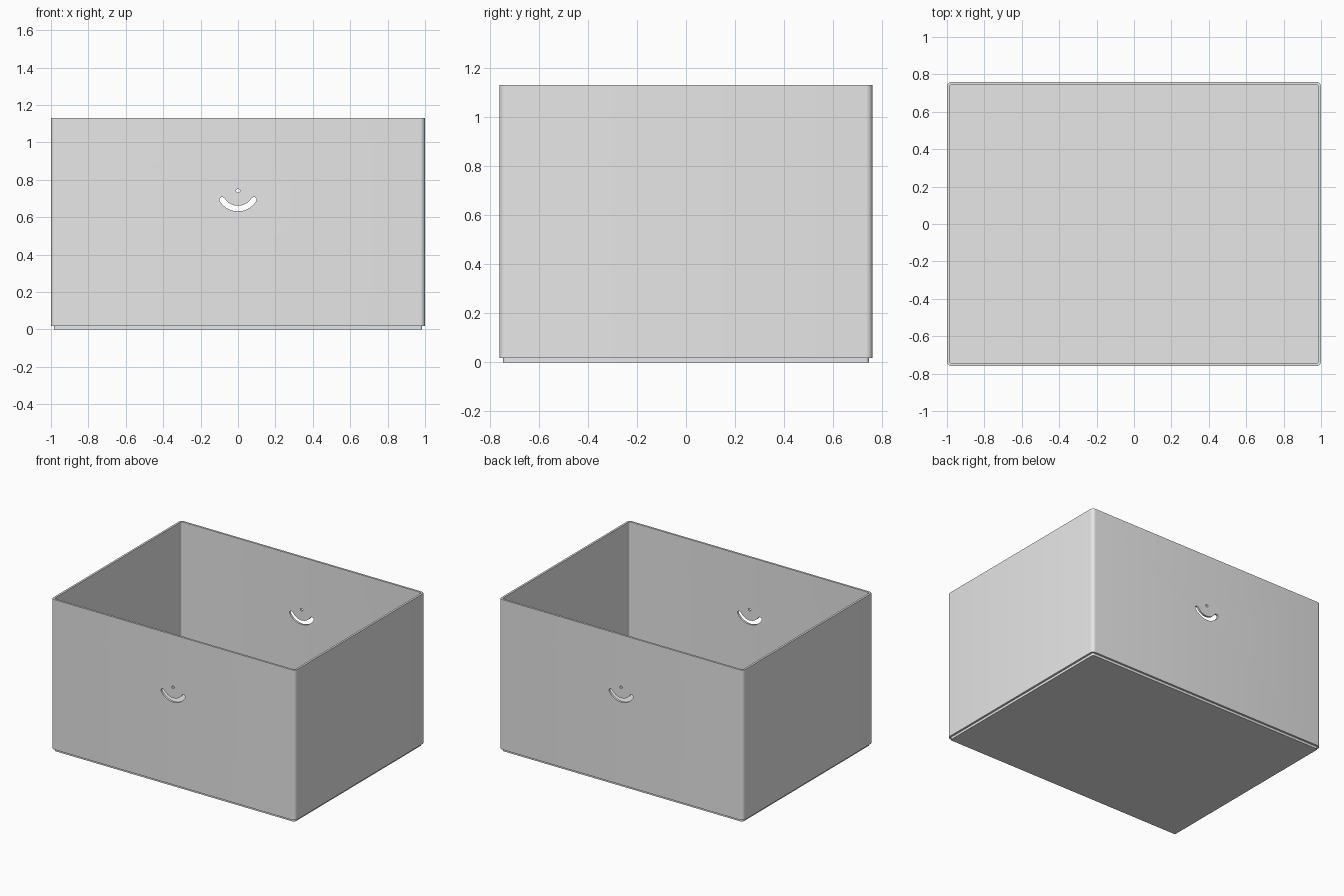
import bpy, bmesh, math

# Remove the default cube
if "Cube" in bpy.data.objects:
    bpy.data.objects.remove(bpy.data.objects["Cube"], do_unlink=True)

HALF_X, HALF_Y, HEIGHT = 1.0, 0.76, 1.13
WALL, STEP, FLOOR = 0.015, 0.018, 0.035

grey = bpy.data.materials.new("light grey")
grey.use_nodes = True
grey.diffuse_color = (0.8, 0.8, 0.8, 1)
grey.node_tree.nodes["Principled BSDF"].inputs["Base Color"].default_value = (0.8, 0.8, 0.8, 1)


def make_object(name, bm):
    bmesh.ops.recalc_face_normals(bm, faces=bm.faces)
    mesh = bpy.data.meshes.new(name)
    bm.to_mesh(mesh)
    bm.free()
    mesh.materials.append(grey)
    obj = bpy.data.objects.new(name, mesh)
    bpy.context.collection.objects.link(obj)
    return obj


def rounded_rectangle(inset, radius, z, steps=6):
    """Corner arcs of a rounded rectangle, counter-clockwise."""
    points = []
    for corner, (sx, sy) in enumerate([(1, 1), (-1, 1), (-1, -1), (1, -1)]):
        cx = sx * (HALF_X - inset - radius)
        cy = sy * (HALF_Y - inset - radius)
        for i in range(steps + 1):
            a = math.pi / 2 * (corner + i / steps)
            points.append((cx + radius * math.cos(a), cy + radius * math.sin(a), z))
    return points


def loft(bm, loops):
    """Join successive loops with quads and cap both ends."""
    rings = [[bm.verts.new(p) for p in loop] for loop in loops]
    n = len(rings[0])
    for a, b in zip(rings, rings[1:]):
        for i in range(n):
            j = (i + 1) % n
            bm.faces.new((a[i], a[j], b[j], b[i]))
    bm.faces.new(rings[0][::-1])
    bm.faces.new(rings[-1])


def wall_cutter(name, outline):
    """Prism running from front to back through both long walls."""
    bm = bmesh.new()
    loft(bm, [[(x, y, z) for x, z in outline] for y in (-1, 1)])
    obj = make_object(name, bm)
    obj.hide_render = True
    return obj


def arc(cx, cz, radius, start, end, steps):
    angles = [math.radians(start + (end - start) * i / steps) for i in range(steps + 1)]
    return [(cx + radius * math.cos(a), cz + radius * math.sin(a)) for a in angles]


# Open box: stacking plinth, outer wall, rim, inner wall and floor
bm = bmesh.new()
loft(bm, [
    rounded_rectangle(WALL, 0.013, 0),
    rounded_rectangle(WALL, 0.013, STEP),
    rounded_rectangle(0, 0.027, STEP),
    rounded_rectangle(0, 0.027, HEIGHT),
    rounded_rectangle(WALL, 0.013, HEIGHT),
    rounded_rectangle(WALL, 0.013, FLOOR),
])
box = make_object("storage_box", bm)

# Curved grip slot with round ends, and the small hole above it
MID_Z, MID_R, HALF_W, SPREAD = 0.746, 0.1, 0.015, 58
left, right = 270 - SPREAD, 270 + SPREAD
(lx, lz), (rx, rz) = arc(0, MID_Z, MID_R, left, right, 1)
slot = arc(0, MID_Z, MID_R + HALF_W, left, right, 10)
slot += arc(rx, rz, HALF_W, right, right + 180, 6)[1:-1]
slot += arc(0, MID_Z, MID_R - HALF_W, right, left, 10)
slot += arc(lx, lz, HALF_W, left + 180, left + 360, 6)[1:-1]
hole = arc(0, 0.741, 0.01, 0, 337.5, 15)

bpy.context.view_layer.objects.active = box
for name, outline in (("slot_cutter", slot), ("hole_cutter", hole)):
    cutter = wall_cutter(name, outline)
    mod = box.modifiers.new(name, "BOOLEAN")
    mod.operation = "DIFFERENCE"
    mod.solver = "EXACT"
    mod.object = cutter
    bpy.ops.object.modifier_apply(modifier=name)
    bpy.data.objects.remove(cutter, do_unlink=True)

# Smooth corners, crisp rims
bpy.ops.object.select_all(action="DESELECT")
box.select_set(True)
bpy.ops.object.shade_smooth_by_angle(angle=math.radians(30))
